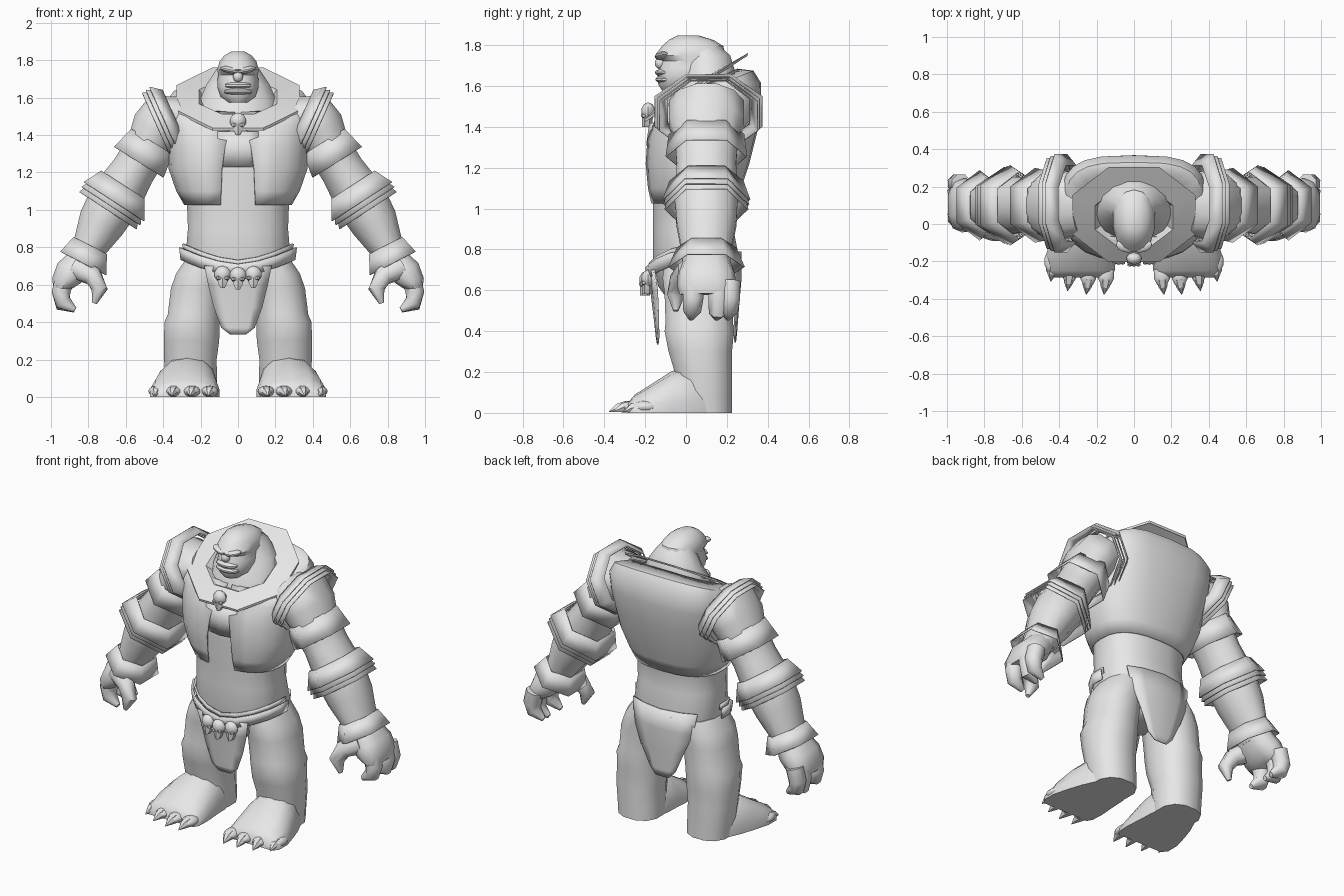
import bpy, bmesh
from math import sin, cos, pi, radians
from mathutils import Vector, Matrix, Euler

if "Cube" in bpy.data.objects:
    bpy.data.objects.remove(bpy.data.objects["Cube"])

grey = bpy.data.materials.new("plain_grey")
grey.use_nodes = True
COLOUR = (0.8, 0.8, 0.8, 1)
grey.diffuse_color = COLOUR
grey.node_tree.nodes["Principled BSDF"].inputs["Base Color"].default_value = COLOUR


def finish(name, bm, mirror=False, thick=0, crease=40):
    bmesh.ops.remove_doubles(bm, verts=bm.verts, dist=.0002)
    bmesh.ops.recalc_face_normals(bm, faces=bm.faces)
    me = bpy.data.meshes.new(name)
    bm.to_mesh(me)
    bm.free()
    me.materials.append(grey)
    for p in me.polygons:
        p.use_smooth = True
    me.set_sharp_from_angle(angle=radians(crease))
    ob = bpy.data.objects.new(name, me)
    bpy.context.collection.objects.link(ob)
    if thick:
        mod = ob.modifiers.new("thickness", 'SOLIDIFY')
        mod.thickness = thick
    if mirror:
        ob.modifiers.new("mirror", 'MIRROR')
    return ob


def skin(name, rows, closed=True, caps=True, floor=False, **kw):
    """Bridge rows of points into a surface."""
    bm = bmesh.new()
    grid = [[bm.verts.new((p[0], p[1], max(p[2], 0) if floor else p[2])) for p in r] for r in rows]
    n = len(grid[0])
    for a, b in zip(grid, grid[1:]):
        for i in range(n if closed else n - 1):
            j = (i + 1) % n
            bm.faces.new((a[i], a[j], b[j], b[i]))
    if closed and caps:
        bm.faces.new(grid[0])
        bm.faces.new(grid[-1])
    return finish(name, bm, **kw)


def ring(c, u, v, n=12, power=2.0, gap=None):
    """Superellipse points; a gap leaves an opening at the front."""
    c, u, v = Vector(c), Vector(u), Vector(v)
    pts = []
    for i in range(n if gap is None else n + 1):
        t = 2 * pi * (i + .5) / n if gap is None else -pi / 2 + gap + (2 * pi - 2 * gap) * i / n
        f = lambda w: (1 if w > 0 else -1) * abs(w) ** (2 / power)
        pts.append(c + u * f(cos(t)) + v * f(sin(t)))
    return pts


def level(z, x, y, a, b, lean=0, **kw):
    return ring((x, y, z), (a, 0, 0), (0, b, lean), **kw)


def tilted(x, z, a, b, deg, y=.1, **kw):
    t = radians(deg)
    return ring((x, y, z), (a * cos(t), 0, a * sin(t)), (0, b, 0), **kw)


def tube(name, pts, radii, n=8, **kw):
    pts = [Vector(p) for p in pts]
    rows = []
    for i, p in enumerate(pts):
        d = (pts[min(i + 1, len(pts) - 1)] - pts[max(i - 1, 0)]).normalized()
        side = Vector((0, 1, 0)) if abs(d.y) < .8 else Vector((1, 0, 0))
        u = d.cross(side).normalized()
        rows.append(ring(p, u * radii[i], d.cross(u) * radii[i], n))
    return skin(name, rows, **kw)


def blob(name, loc, size, rot=(0, 0, 0), seg=10, **kw):
    bm = bmesh.new()
    m = Matrix.LocRotScale(Vector(loc), Euler(rot), Vector(size))
    bmesh.ops.create_uvsphere(bm, u_segments=seg, v_segments=seg - 3, radius=1, matrix=m)
    return finish(name, bm, **kw)


# Torso and hunched neck
skin("torso", [level(z, 0, y, a, b, l, n=16, power=2.4) for z, y, a, b, l in (
    (.54, .06, .1, .14, 0), (.62, .05, .24, .19, 0), (.75, .05, .285, .215, 0), (.9, .035, .272, .2, 0),
    (1.03, .035, .277, .2, 0), (1.2, .05, .32, .225, 0), (1.36, .07, .345, .24, .02),
    (1.48, .09, .33, .225, .07), (1.56, .09, .24, .16, .08))])
skin("neck", [level(z, 0, y, a, b) for z, y, a, b in (
    (1.48, .07, .23, .17), (1.58, .09, .215, .16), (1.67, .115, .175, .13),
    (1.75, .105, .12, .115), (1.81, .06, .075, .09))])

# Open-fronted vest with a broad back
skin("vest", [level(z, 0, y, a, b, l, n=22, power=p, gap=g) for z, y, a, b, l, p, g in (
    (1.025, .035, .287, .21, 0, 2.5, .25), (1.1, .04, .33, .23, 0, 2.5, .2),
    (1.22, .055, .372, .255, 0, 2.5, .16), (1.36, .08, .38, .27, .02, 2.7, .1),
    (1.45, .1, .385, .268, .05, 3, .05), (1.53, .11, .388, .257, .085, 3.2, .03),
    (1.58, .1, .365, .23, .095, 3.2, .02), (1.605, .085, .28, .165, .08, 2.6, .02))],
    closed=False, thick=.01, crease=50)
skin("chest_plate", [[(x, y + abs(x) * .15, z) for x in (-.11, -.06, 0, .06, .11)] for z, y in (
    (1.23, -.182), (1.32, -.194), (1.42, -.18))], closed=False, thick=.008, crease=20)

# Tilted collar
skin("collar", [
    ring((0, .05, 1.565), (.19, 0, 0), (0, .15, .07), 8),
    ring((0, .035, 1.605), (.225, 0, 0), (0, .17, .1), 8),
    ring((0, .05, 1.6), (.355, 0, 0), (0, .275, .175), 8),
    ring((0, .05, 1.585), (.355, 0, 0), (0, .27, .175), 8)], caps=False, crease=15)

# Head with a heavy brow, nose and lips
skin("head", [level(z, 0, y, a, b, n=14, power=2.2) for z, y, a, b in (
    (1.575, -.01, .06, .105), (1.605, .0, .095, .135), (1.655, .02, .112, .16),
    (1.69, .04, .113, .17), (1.722, .05, .108, .17), (1.75, .02, .114, .172),
    (1.795, .033, .1, .15), (1.825, .025, .075, .11), (1.848, .01, .035, .05))], crease=35)
blob("nose", (0, -.125, 1.712), (.028, .028, .03))
blob("brow", (.045, -.118, 1.748), (.055, .034, .018), (0, -.2, .3), mirror=True)
blob("upper_lip", (0, -.11, 1.665), (.075, .042, .02))
blob("lower_lip", (0, -.105, 1.632), (.08, .045, .02))

# Arms
skin("arm", [tilted(*r) for r in (
    (.28, 1.5, .12, .16, 65), (.385, 1.5, .145, .19, 53), (.443, 1.425, .142, .19, 38),
    (.485, 1.33, .122, .16, 32), (.56, 1.21, .122, .15, 32), (.66, 1.05, .145, .16, 32),
    (.73, .93, .132, .152, 30), (.8, .79, .092, .125, 27), (.84, .72, .08, .12, 25))], mirror=True, crease=50)

# Layered shoulder guards
for i in range(3):
    o = i * .022
    skin(f"shoulder_guard_{i + 1}", [
        tilted(.335 + o, 1.49 - o * .3, .18, .22, 66, y=.11, n=8),
        tilted(.39 + o, 1.475 - o * .5, .217 - o * .25, .285 - o * .5, 66, y=.11, n=8)],
        caps=False, mirror=True, thick=.006, crease=20)

# Flared six-sided arm bands
def arm_band(name, top, bottom):
    skin(name, [tilted(*top, n=6), tilted(*bottom, n=6)], caps=False, mirror=True, thick=.006, crease=20)

arm_band("upper_arm_band", (.46, 1.365, .15, .185, 32), (.53, 1.255, .18, .2, 32))
for i in range(3):
    o = i * .016
    arm_band(f"elbow_band_{i + 1}", (.615 + o, 1.135 - o * 1.5, .16, .182, 33),
             (.662 + o, 1.045 - o * 1.5, .222 - o * .3, .215 - o * .3, 33))
arm_band("wrist_band", (.79, .81, .115, .145, 27), (.826, .715, .16, .188, 27))

# Hands
skin("palm", [tilted(*r, n=10, power=2.5) for r in (
    (.825, .75, .08, .115, 25), (.88, .68, .095, .14, 22), (.92, .62, .078, .145, 12),
    (.94, .58, .05, .13, 5))], mirror=True, crease=50)
for i, (y, drop) in enumerate(((.035, 0), (.16, .01), (.215, 0))):
    tube(f"finger_{i + 1}", [(.925, y, .64), (.946, y, .56), (.935, y - .005, .505 - drop), (.872, y - .01, .465)],
         (.055, .054, .047, .016), mirror=True, crease=50)
tube("thumb", [(.86, .02, .69), (.775, -.03, .645), (.74, -.05, .575), (.768, -.05, .5)],
     (.07, .054, .046, .014), mirror=True, crease=50)

# Legs, feet and claws
skin("leg", [level(*r, power=2.3) for r in (
    (0, .245, .1, .135, .13), (.08, .248, .092, .14, .138), (.2, .255, .085, .145, .145),
    (.3, .248, .07, .152, .16), (.4, .246, .065, .152, .175), (.44, .235, .065, .145, .17),
    (.58, .22, .065, .143, .175), (.66, .195, .06, .14, .18), (.74, .15, .06, .13, .17))],
    mirror=True, crease=50)
skin("foot", [ring((x, y, 0), (a, 0, 0), (0, 0, h), 14, 2.4) for y, x, a, h in (
    (.19, .245, .08, .1), (.1, .25, .13, .19), (.02, .262, .155, .225), (-.07, .275, .172, .205),
    (-.17, .285, .19, .14), (-.25, .287, .188, .09), (-.285, .283, .165, .05))],
    floor=True, mirror=True, crease=55)
for i, (x, y) in enumerate(((.15, -.285), (.245, -.285), (.345, -.265), (.435, -.215))):
    blob(f"toe_{i + 1}", (x, y + .015, .03), (.046, .07, .03), mirror=True)
    tube(f"claw_{i + 1}", [(x, y - .01, .03), (x + .005, y - .05, .024), (x + .01, y - .092, .006)],
         (.032, .024, .002), n=6, mirror=True, crease=25)

# Front belt: sweeps up toward the hips
def belt(name, low, high, out):
    rows = []
    for h, o in ((low, out), (high, out + .008)):
        rows.append([((.3 + o) * sin(t), .03 - (.21 + o) * cos(t), h + .09 * abs(sin(t)) ** 1.6)
                     for t in [radians(d) for d in range(-100, 101, 20)]])
    skin(name, rows, closed=False, thick=.01, crease=15)

belt("belt", .645, .71, .012)
belt("belt_trim", .695, .73, -.004)

# Loincloths
def cloth(name, spec):
    skin(name, [[(w * k, y + bend * k * k, z) for k in (-1, -.6, 0, .6, 1)] for z, w, y, bend in spec],
         closed=False, thick=.008, crease=40)

cloth("front_cloth", ((.7, .18, -.19, .03), (.6, .16, -.175, .03), (.48, .13, -.16, .02),
                      (.37, .09, -.148, .01), (.335, .045, -.142, 0)))
cloth("back_cloth", ((.79, .23, .272, -.06), (.66, .21, .272, -.04), (.52, .15, .26, -.015),
                     (.39, .09, .25, -.01), (.345, .045, .245, 0)))

# Small skull ornaments
def skull(name, x, y, z, s):
    blob(name + "_cranium", (x, y, z), (.045 * s, .035 * s, .045 * s), seg=8)
    skin(name + "_jaw", [level(z - h * s, x, y - .005, a * s, .025 * s, n=6) for h, a in (
        (.02, .034), (.05, .027), (.075, .012))], crease=25)
    for side in (-1, 1):
        blob(name + "_cheekbone", (x + side * .022 * s, y - .022 * s, z - .02 * s),
             (.016 * s, .014 * s, .012 * s), seg=6)

skull("pendant", 0, -.185, 1.475, 1)
for i in (-1, 0, 1):
    skull(f"belt_skull_{i + 2}", i * .082, -.195 + abs(i) * .01, .65 + abs(i) * .006, 1)
